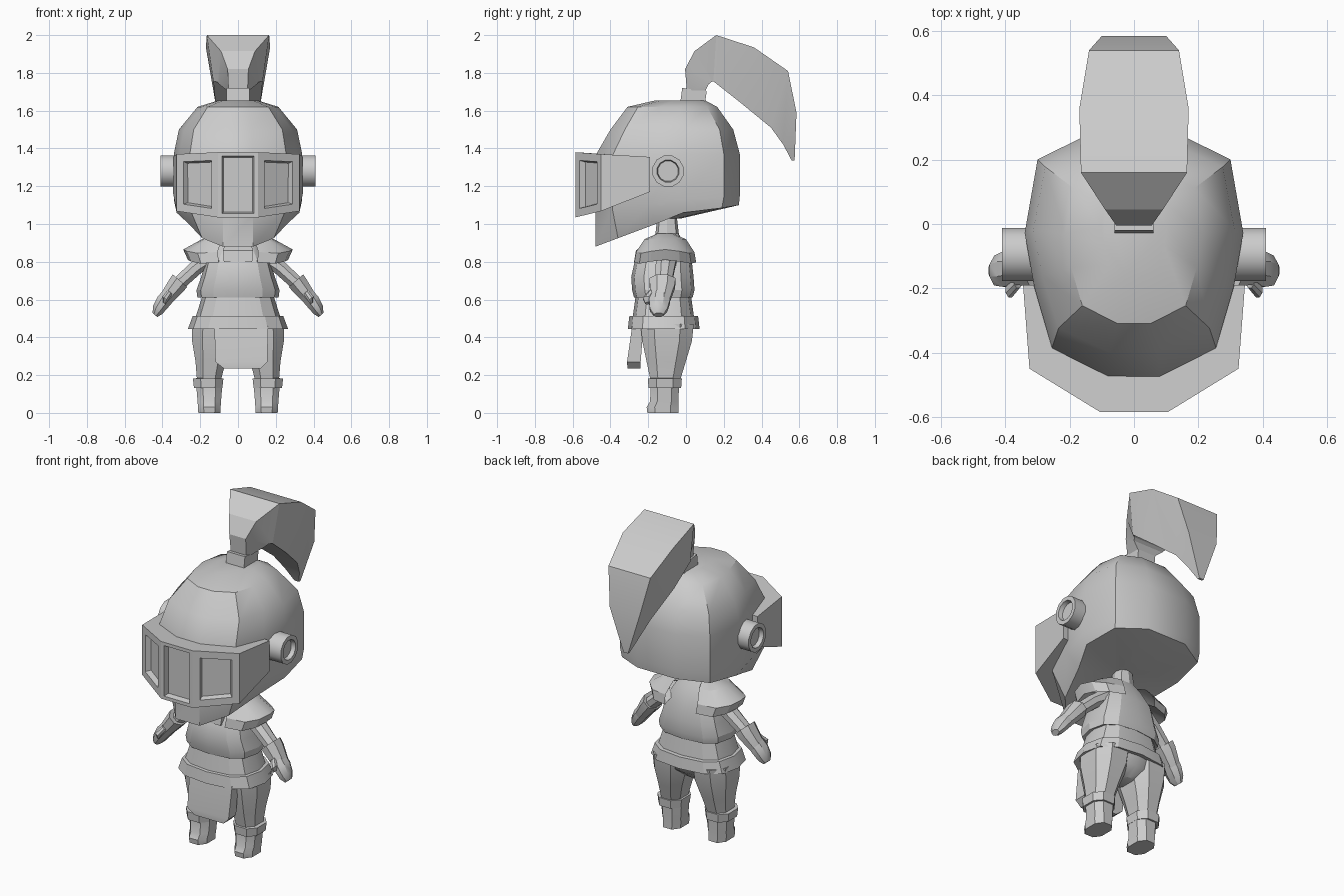
import bpy, bmesh, math
from mathutils import Vector

if "Cube" in bpy.data.objects:
    bpy.data.objects.remove(bpy.data.objects["Cube"])

grey = bpy.data.materials.new("steel_grey")
grey.diffuse_color = (0.6, 0.6, 0.6, 1)
grey.use_nodes = True
grey.node_tree.nodes["Principled BSDF"].inputs["Base Color"].default_value = grey.diffuse_color


def finish(name, bm, angle=30):
    bmesh.ops.remove_doubles(bm, verts=bm.verts, dist=0.0005)
    bmesh.ops.recalc_face_normals(bm, faces=bm.faces)
    me = bpy.data.meshes.new(name)
    bm.to_mesh(me)
    bm.free()
    ob = bpy.data.objects.new(name, me)
    bpy.context.collection.objects.link(ob)
    me.materials.append(grey)
    bpy.ops.object.select_all(action='DESELECT')
    ob.select_set(True)
    bpy.context.view_layer.objects.active = ob
    bpy.ops.object.shade_smooth_by_angle(angle=math.radians(angle))
    return ob


def loft_bm(rings, closed=True, caps=True):
    bm = bmesh.new()
    vs = [[bm.verts.new(p) for p in r] for r in rings]
    n = len(rings[0])
    for a, b in zip(vs, vs[1:]):
        for i in range(n if closed else n - 1):
            j = (i + 1) % n
            bm.faces.new((a[i], a[j], b[j], b[i]))
    if caps:
        bm.faces.new(vs[0])
        bm.faces.new(vs[-1])
    return bm


def loft(name, rings, angle=30, **kw):
    return finish(name, loft_bm(rings, **kw), angle)


def oval(z, rx, ry, cx, cy, n=8, p=0.75, turn=0.0):
    pts = []
    for i in range(n):
        a = 2 * math.pi * (i + turn) / n
        s, c = math.sin(a), -math.cos(a)
        pts.append((cx + rx * math.copysign(abs(s) ** p, s),
                    cy + ry * math.copysign(abs(c) ** p, c), z))
    return pts


def both(half):
    """Right half of a loop, front to back, closed by its mirror image."""
    return half + [(-x, y, z) for x, y, z in reversed(half)]


# Helmet: lower rim, brow line, then a rounded crown
outline = [(.08, -.48), (.255, -.39), (.31, -.2), (.34, -.03), (.3, .2), (.13, .285)]


def crown(z, w, front, back):
    return both([(x * w, front + (y + .48) / .765 * (back - front), z) for x, y in outline])


rim = [(.08, -.48, .88), (.19, -.36, .925), (.26, -.16, 1.0), (.325, -.015, 1.06),
       (.295, .19, 1.085), (.13, .28, 1.1)]
low = [(x, y, z) for (x, y), z in zip(outline, (1.05, 1.08, 1.1, 1.13, 1.14, 1.15))]
loft("helmet", [
    [(x * .2, -.1 + (y + .1) * .2, 1.03) for x, y, z in both(rim)],
    both(rim), both(low),
    crown(1.37, 1, -.475, .285), crown(1.5, .92, -.4, .25),
    crown(1.62, .63, -.31, .165), crown(1.655, .3, -.16, .1)], 35)

# Visor: wraparound band with three sunken windows
vis = [(.105, -.585, 1.035, 1.38), (.325, -.45, 1.068, 1.37), (.345, -.19, 1.17, 1.355)]
bm = loft_bm([both([(x, y, a) for x, y, a, b in vis]),
              both([(x, y, b) for x, y, a, b in vis])])
bm.normal_update()
bmesh.ops.recalc_face_normals(bm, faces=bm.faces)
front = [f for f in bm.faces if f.normal.y < -.5 and abs(f.normal.z) < .3]
for f in front:
    mid = abs(f.calc_center_median().x) < .05
    bmesh.ops.inset_individual(bm, faces=[f], thickness=.02 if mid else .042,
                               use_even_offset=True)
    bmesh.ops.inset_individual(bm, faces=[f], thickness=.012, depth=-.03)
finish("visor", bm, 15)

# Ear discs with a sunken centre
for s, side in ((1, "right"), (-1, "left")):
    rings = []
    for x, r in ((.28, .085), (.41, .085), (.41, .06), (.385, .055)):
        rings.append([(s * x, -.095 + r * math.cos(a), 1.28 + r * math.sin(a))
                      for a in [math.pi * (i + .5) / 6 for i in range(12)]])
    loft(side + "_ear_disc", rings, 35)

# Plume and its socket
loft("plume_socket", [
    [(-.06, -.03, 1.645), (.06, -.03, 1.645), (.06, .1, 1.635), (-.06, .1, 1.635)],
    [(-.06, -.02, 1.72), (.06, -.02, 1.72), (.06, .11, 1.705), (-.06, .11, 1.705)]])
plume = [((.005, 1.70, .05), (.1, 1.70, .05)),
         ((-.005, 1.82, .055), (.12, 1.74, .1)),
         ((.045, 1.915, .09), (.135, 1.752, .11)),
         ((.16, 2.0, .165), (.145, 1.755, .13)),
         ((.36, 1.935, .17), (.285, 1.645, .12)),
         ((.54, 1.81, .14), (.45, 1.51, .08)),
         ((.585, 1.59, .1), (.515, 1.42, .05)),
         ((.575, 1.335, .015), (.56, 1.335, .015))]
loft("plume", [[(-tw, ty, tz), (tw, ty, tz), (bw, by, bz), (-bw, by, bz)]
               for (ty, tz, tw), (by, bz, bw) in plume], 20)

# Neck, torso, chest plate and skirt
loft("neck", [oval(.88, .07, .07, 0, -.1), oval(1.05, .045, .05, 0, -.1)])
loft("chest_plate", [oval(z, rx, ry, 0, cy, 12) for z, rx, ry, cy in (
    (.62, .19, .14, -.12), (.61, .215, .155, -.12), (.65, .22, .165, -.12),
    (.72, .195, .165, -.125), (.81, .17, .15, -.12), (.9, .11, .1, -.11),
    (.95, .06, .06, -.1))], 25)
loft("waist", [oval(z, rx, ry, 0, -.12, 12) for z, rx, ry in (
    (.49, .23, .165), (.63, .185, .145))], 25)
loft("skirt_band", [oval(z, rx, ry, 0, -.118, 12) for z, rx, ry in (
    (.46, .2, .14), (.445, .265, .19), (.512, .24, .182), (.515, .2, .15))], 25)
loft("pelvis", [oval(z, rx, ry, 0, -.1, 12) for z, rx, ry in (
    (.35, .05, .06), (.4, .16, .12), (.47, .21, .14))], 35)

# Hanging front cloth and throat plate
loft("front_cloth", [
    [(-.075, -.31, .235), (.12, -.31, .235), (.12, -.24, .235), (-.075, -.24, .235)],
    [(-.12, -.312, .27), (.155, -.312, .27), (.155, -.24, .27), (-.12, -.24, .27)],
    [(-.125, -.285, .46), (.16, -.285, .46), (.16, -.225, .46), (-.125, -.225, .46)]], 25)
loft("throat_plate", [
    [(-.075, -.275, .8), (.075, -.275, .8), (.075, -.2, .8), (-.075, -.2, .8)],
    [(-.08, -.265, .86), (.08, -.265, .86), (.08, -.16, .86), (-.08, -.16, .86)],
    [(-.05, -.15, .95), (.05, -.15, .95), (.05, -.1, .95), (-.05, -.1, .95)]], 25)

for s, side in ((1, "right"), (-1, "left")):
    # Shoulder cape: top slope, flared lip, underside
    arcs = []
    for rx, ry, z in ((.01, .04, .95), (.13, .11, .92), (.23, .155, .855),
                      (.205, .165, .80), (.19, .14, .815), (.03, .05, .88)):
        arc = []
        for i in range(7):
            a = math.radians(-84 + 28 * i)
            lift = .02 * math.cos(3 * a) if z < .9 else 0
            arc.append((s * (.06 + rx * math.cos(a) ** .7), -.11 + ry * math.sin(a), z + lift * .5))
        arcs.append(arc)
    loft(side + "_shoulder_cape", arcs, 25, closed=False, caps=False)

    # Arm, gauntlet and mitten: rings across the arm's direction
    d = Vector((.27, 0, -.31)).normalized()
    u = Vector((-d.z, 0, d.x))

    def limb(name, spec):
        rings = []
        for x, y, z, ru, ry in spec:
            ring = []
            for i in range(8):
                a = math.pi * (i + .5) / 4
                p = Vector((x, y, z)) + u * ru * math.cos(a)
                ring.append((s * p.x, p.y + ry * math.sin(a), p.z))
            rings.append(ring)
        loft(name, rings)

    limb(side + "_arm", [(.13, -.1, .83, .05, .06), (.22, -.11, .77, .042, .055),
                         (.33, -.12, .67, .04, .045)])
    limb(side + "_gauntlet", [(.31, -.125, .695, .035, .045), (.307, -.125, .7, .055, .075),
                              (.33, -.125, .67, .052, .072), (.385, -.135, .6, .04, .055)])
    limb(side + "_hand", [(.355, -.135, .635, .042, .055), (.395, -.14, .59, .043, .06),
                          (.425, -.145, .545, .035, .05), (.44, -.145, .518, .018, .028)])
    limb(side + "_thumb", [(.36, -.18, .64, .018, .02), (.385, -.205, .605, .02, .025),
                           (.39, -.205, .58, .01, .012)])

    # Leg, boot cuff and boot
    loft(side + "_leg", [oval(z, rx, ry, s * cx, cy, 8, .8, .5) for z, rx, ry, cx, cy in (
        (.16, .065, .08, .155, -.11), (.27, .085, .11, .145, -.105),
        (.38, .115, .14, .135, -.1), (.47, .12, .15, .13, -.1))], 30)
    loft(side + "_boot_cuff", [oval(z, rx, ry, s * .158, -.112, 8, .8, .5) for z, rx, ry in (
        (.135, .05, .06), (.132, .08, .092), (.182, .086, .096), (.185, .05, .06))], 30)
    loft(side + "_boot", [oval(z, rx, ry, s * .152, cy, 8, .8, .5) for z, rx, ry, cy in (
        (0, .062, .088, -.122), (.03, .064, .09, -.124), (.06, .066, .08, -.115),
        (.15, .074, .08, -.112))], 30)
